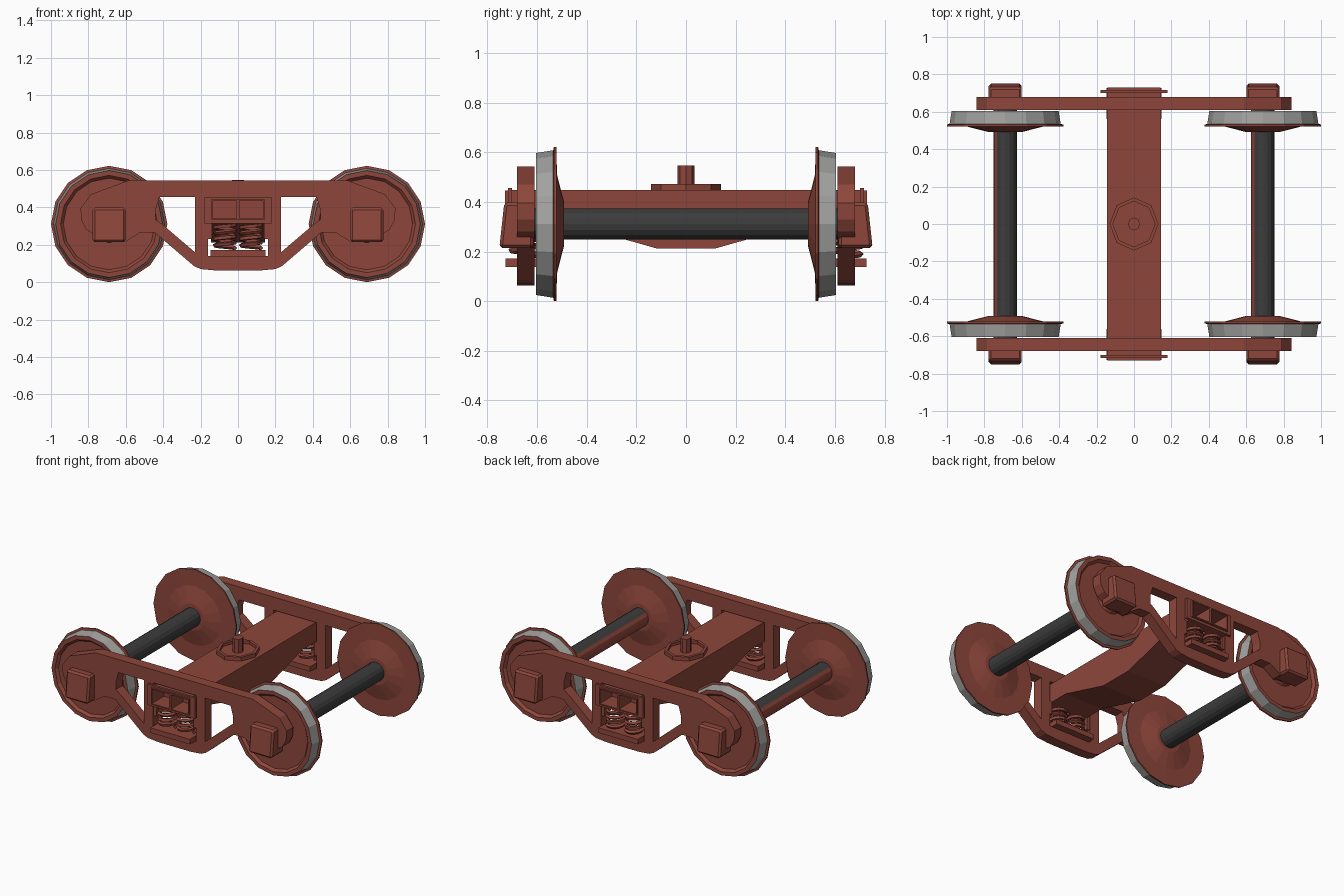
import bpy, bmesh, math
from mathutils import Matrix, Vector

if "Cube" in bpy.data.objects:
    bpy.data.objects.remove(bpy.data.objects["Cube"])


def material(name, rgb):
    m = bpy.data.materials.new(name)
    m.diffuse_color = (*rgb, 1)
    m.use_nodes = True
    m.node_tree.nodes["Principled BSDF"].inputs["Base Color"].default_value = m.diffuse_color
    return m


RED = material("oxide_red", (0.27, 0.062, 0.044))
GREY = material("tread_grey", (0.36, 0.36, 0.35))
DARK = material("axle_dark", (0.045, 0.045, 0.045))
AXLE_X, AXLE_Z = 0.689, 0.311


def add_mesh(name, bm, mats):
    bmesh.ops.recalc_face_normals(bm, faces=bm.faces)
    me = bpy.data.meshes.new(name)
    bm.to_mesh(me)
    bm.free()
    for m in mats:
        me.materials.append(m)
    ob = bpy.data.objects.new(name, me)
    bpy.context.collection.objects.link(ob)
    return ob


def curve_to_mesh(name, cu, matrix):
    tmp = bpy.data.objects.new(name + "_curve", cu)
    bpy.context.collection.objects.link(tmp)
    dg = bpy.context.evaluated_depsgraph_get()
    me = bpy.data.meshes.new_from_object(tmp.evaluated_get(dg))
    bpy.data.objects.remove(tmp)
    me.transform(matrix)
    me.materials.clear()
    me.materials.append(RED)
    for p in me.polygons:
        p.use_smooth = False
        p.material_index = 0
    ob = bpy.data.objects.new(name, me)
    bpy.context.collection.objects.link(ob)
    return ob


def prism(name, loops, depth, matrix):
    """Extruded outline; every loop after the first is a hole."""
    cu = bpy.data.curves.new(name, 'CURVE')
    cu.dimensions = '2D'
    cu.fill_mode = 'BOTH'
    cu.extrude = depth / 2
    for pts in loops:
        sp = cu.splines.new('POLY')
        sp.points.add(len(pts) - 1)
        for p, (x, y) in zip(sp.points, pts):
            p.co = (x, y, 0, 1)
        sp.use_cyclic_u = True
    return curve_to_mesh(name, cu, matrix)


def facing_y(y):
    return Matrix.Translation((0, y, 0)) @ Matrix.Rotation(math.pi / 2, 4, 'X')


def rect(x0, x1, z0, z1):
    return [(x0, z0), (x1, z0), (x1, z1), (x0, z1)]


def mirrored(pts):
    return pts + [(-x, z) for x, z in reversed(pts)]


def box(name, x0, x1, y0, y1, z0, z1):
    bm = bmesh.new()
    bmesh.ops.create_cube(bm, size=1)
    for v in bm.verts:
        v.co = Vector(((x0 + x1) / 2 + v.co.x * (x1 - x0),
                       (y0 + y1) / 2 + v.co.y * (y1 - y0),
                       (z0 + z1) / 2 + v.co.z * (z1 - z0)))
    return add_mesh(name, bm, [RED])


def lathe_y(name, profile, steps, cx, side, mats, rule):
    """Spin (radius, y) points about a horizontal axle line."""
    bm = bmesh.new()
    rings = []
    for r, y in profile:
        n = steps if r > 0 else 1
        rings.append([bm.verts.new((cx + r * math.sin(2 * math.pi * i / steps), y * side,
                                    AXLE_Z + r * math.cos(2 * math.pi * i / steps)))
                      for i in range(n)])
    for k, (a, b) in enumerate(zip(rings, rings[1:])):
        for i in range(steps):
            j = (i + 1) % steps
            vs = [a[i % len(a)], a[j % len(a)], b[j % len(b)], b[i % len(b)]]
            f = bm.faces.new(list(dict.fromkeys(vs)))
            f.material_index = rule(k, f.calc_center_median())
    return add_mesh(name, bm, mats)


# wheel section: hub, web, flange, tread (segment 4), rim, dished outer face
WHEEL = [(0, .492), (.09, .492), (.2, .52), (.311, .522), (.311, .532), (.297, .535),
         (.286, .605), (.26, .605), (.245, .588), (.1, .588), (.09, .605), (0, .605)]


def axle_colour(cx):
    def rule(k, c):
        a = math.degrees(math.atan2(c.z - AXLE_Z, c.x - cx)) % 360
        return 1 if 135 < a < 247 else 0   # red overspray on the -x side
    return rule


# wheelsets
for cx in (-AXLE_X, AXLE_X):
    lathe_y("axle", [(0, -.7), (.063, -.7), (.063, .7), (0, .7)], 16, cx, 1,
            [DARK, RED], axle_colour(cx))
    for s in (-1, 1):
        lathe_y("wheel", WHEEL, 16, cx, s, [RED, GREY], lambda k, c: int(k == 5))

# side frame outline and window openings
OUTLINE = mirrored([(-.123, .063), (-.2, .07), (-.235, .086), (-.444, .265), (-.524, .265),
                    (-.604, .214), (-.743, .238), (-.81, .28), (-.837, .33), (-.842, .395),
                    (-.786, .47), (-.588, .543)])
WINDOW = [(-.42, .455), (-.23, .455), (-.23, .16), (-.4, .305), (-.44, .335), (-.44, .385)]
POCKETS = [rect(-.135, -.008, .34, .437), rect(.008, .135, .34, .437)]

for s in (-1, 1):
    prism("side_frame", [OUTLINE, WINDOW, [(-x, z) for x, z in WINDOW],
                         rect(-.16, .16, .14, .455)], .07, facing_y(s * .645))

    # hollow bolster end with flange and outer lip
    prism("bolster_end", [rect(-.145, .145, .315, .447)] + POCKETS, .11, facing_y(s * .65))
    prism("bolster_flange", [rect(-.178, .178, .315, .456)] + POCKETS, .016, facing_y(s * .709))
    prism("bolster_lip", [rect(-.143, .143, .332, .445)] + POCKETS, .014, facing_y(s * .723))

    # spring seat and coil springs
    box("spring_seat", -.148, .148, s * .645 - .083, s * .645 + .083, .138, .172)
    for wx in (-.152, .152):
        box("friction_shoe", wx - .012, wx + .012, s * .645 - .03, s * .645 + .03, .23, .32)
    for cx in (-.07, .07):
        cu = bpy.data.curves.new("spring", 'CURVE')
        cu.dimensions = '3D'
        cu.bevel_depth = .012
        cu.bevel_resolution = 0
        cu.use_fill_caps = True
        sp = cu.splines.new('POLY')
        n = 48
        sp.points.add(n)
        for i, p in enumerate(sp.points):
            a = 2 * math.pi * i / 12
            p.co = (.054 * math.cos(a), .054 * math.sin(a), .182 + .126 * i / n, 1)
        curve_to_mesh("spring", cu, Matrix.Translation((cx, s * .65, 0)))

    # axle boxes, leaning outward toward the bottom
    for cx in (-AXLE_X, AXLE_X):
        ob = box("axle_box", cx - .088, cx + .088, min(s * .615, s * .752),
                 max(s * .615, s * .752), .214, .398)
        for v in ob.data.vertices:
            if abs(v.co.y) > .7 and v.co.z > .3:
                v.co.y = s * .732
        bv = ob.modifiers.new("bevel", 'BEVEL')
        bv.width = .012
        bv.segments = 1

# bolster beam, deeper in the middle
half = [(-.12, .213), (-.48, .315), (-.6, .315), (-.6, .447)]
prism("bolster", [mirrored(half)], .29,
      Matrix.Rotation(math.pi / 2, 4, 'Z') @ Matrix.Rotation(math.pi / 2, 4, 'X'))

# centre bowl and king pin
ring = lambda r: [(.92 * r * math.cos(i * math.pi / 4), r * math.sin(i * math.pi / 4))
                  for i in range(8)]
prism("centre_bowl_rim", [ring(.142), ring(.122)], .034, Matrix.Translation((0, 0, .456)))
prism("centre_bowl_floor", [ring(.125)], .012, Matrix.Translation((0, 0, .448)))
prism("king_pin", [ring(.035)], .105, Matrix.Translation((0, 0, .495)))
